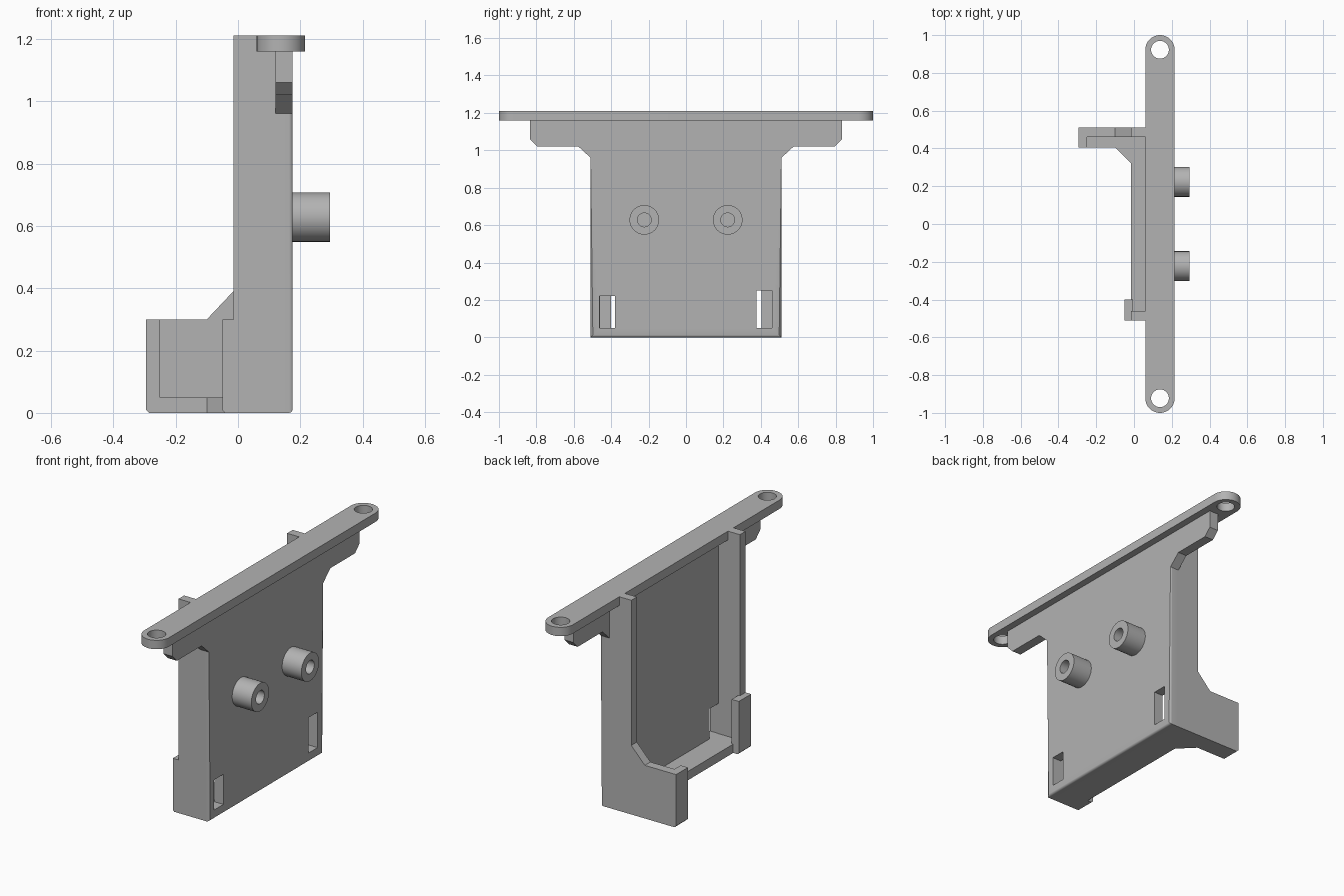
import bpy, bmesh, math
from mathutils import Vector

if "Cube" in bpy.data.objects:
    bpy.data.objects.remove(bpy.data.objects["Cube"])

grey = bpy.data.materials.new("matte_grey")
grey.diffuse_color = (0.45, 0.45, 0.45, 1)
grey.use_nodes = True
grey.node_tree.nodes["Principled BSDF"].inputs["Base Color"].default_value = grey.diffuse_color


def prism(name, pts, lo, hi, axis, bevel_rule=None, bevel=0.012):
    """Extrude a 2D outline along an axis; outline uses the other two axes in order."""
    def place(p, t):
        c = list(p)
        c.insert("xyz".index(axis), t)
        return Vector(c)
    bm = bmesh.new()
    a = [bm.verts.new(place(p, lo)) for p in pts]
    b = [bm.verts.new(place(p, hi)) for p in pts]
    bm.faces.new(a)
    bm.faces.new(b)
    for i in range(len(pts)):
        j = (i + 1) % len(pts)
        bm.faces.new((a[i], a[j], b[j], b[i]))
    bmesh.ops.recalc_face_normals(bm, faces=bm.faces)
    if bevel_rule:
        edges = [e for e in bm.edges if bevel_rule(*(v.co for v in e.verts))]
        bmesh.ops.bevel(bm, geom=edges, offset=bevel, segments=4,
                        profile=0.5, affect='EDGES')
    mesh = bpy.data.meshes.new(name)
    bm.to_mesh(mesh)
    bm.free()
    mesh.materials.append(grey)
    ob = bpy.data.objects.new(name, mesh)
    bpy.context.collection.objects.link(ob)
    return ob


def rect(a0, a1, b0, b1):
    return [(a0, b0), (a1, b0), (a1, b1), (a0, b1)]


def arc(cx, cy, r, start, end, n):
    return [(cx + r * math.cos(start + (end - start) * i / n),
             cy + r * math.sin(start + (end - start) * i / n)) for i in range(n + 1)]


def circle(cx, cy, r, n=48):
    return arc(cx, cy, r, 0, 2 * math.pi, n)[:-1]


def activate(ob):
    bpy.ops.object.select_all(action='DESELECT')
    ob.select_set(True)
    bpy.context.view_layer.objects.active = ob


def cut(ob, cutters):
    activate(ob)
    for c in cutters:
        m = ob.modifiers.new("cut", 'BOOLEAN')
        m.operation, m.solver, m.object = 'DIFFERENCE', 'EXACT', c
        bpy.ops.object.modifier_apply(modifier=m.name)
        bpy.data.objects.remove(c)


def smooth(ob):
    activate(ob)
    bpy.ops.object.shade_smooth_by_angle(angle=math.radians(35))


# Main plate with chamfered wings, rounded outer edges and two windows
half = [(0.51, 0), (0.51, 0.96), (0.575, 1.02), (0.795, 1.02), (0.835, 1.06), (0.835, 1.16)]
outline = half + [(-y, z) for y, z in reversed(half)]


def outer_edge(p, q):
    on_face = min(p.x, q.x) > 0.17
    side = abs(p.y - q.y) < 1e-4 and max(p.z, q.z) < 0.97
    return on_face and (side or max(p.z, q.z) < 0.01)


plate = prism("main_plate", outline, 0.12, 0.175, 'x', outer_edge)
cut(plate, [prism("window_cutter", rect(-0.462, -0.38, 0.05, 0.22), 0.05, 0.3, 'x'),
            prism("window_cutter", rect(0.378, 0.46, 0.05, 0.25), 0.05, 0.3, 'x')])
smooth(plate)

# Side walls, one with a long foot and one with a short foot
top = [(-0.015, 1.21), (0.06, 1.21), (0.06, 1.16), (0.12, 1.16)]
prism("long_side_wall", [(0.12, 0), (-0.285, 0), (-0.295, 0.01), (-0.295, 0.30),
                         (-0.10, 0.30), (-0.015, 0.39)] + top, 0.46, 0.51, 'y')
prism("short_side_wall", [(0.12, 0), (-0.042, 0), (-0.05, 0.008), (-0.05, 0.30),
                          (-0.015, 0.30)] + top, -0.51, -0.46, 'y')

# Retaining lips at the ends of the feet
prism("long_foot_lip", [(-0.25, 0), (-0.285, 0), (-0.295, 0.01), (-0.295, 0.30),
                        (-0.25, 0.30)], 0.405, 0.46, 'y')
prism("short_foot_lip", [(-0.005, 0), (-0.042, 0), (-0.05, 0.008), (-0.05, 0.30),
                         (-0.005, 0.30)], -0.46, -0.40, 'y')

# Floor joining the walls
prism("floor", [(0.12, -0.46), (0.12, 0.46), (-0.25, 0.46), (-0.25, 0.405),
                (-0.10, 0.405), (-0.015, 0.32), (-0.015, -0.46)], 0, 0.05, 'z')

# Top flange with rounded ends and screw holes
r, cx, cy = 0.0775, 0.1375, 0.9225
flange = prism("top_flange", arc(cx, cy, r, 0, math.pi, 24)
               + arc(cx, -cy, r, math.pi, 2 * math.pi, 24), 1.16, 1.21, 'z')
cut(flange, [prism("hole_cutter", circle(cx, s * cy, 0.047), 1.1, 1.3, 'z') for s in (1, -1)])
smooth(flange)

# Hollow round bosses on the outer face
for s, side in ((1, "left"), (-1, "right")):
    boss = prism(side + "_boss", circle(s * 0.223, 0.628, 0.079), 0.174, 0.295, 'x')
    cut(boss, [prism("bore_cutter", circle(s * 0.223, 0.628, 0.037), 0.1, 0.4, 'x')])
    smooth(boss)
